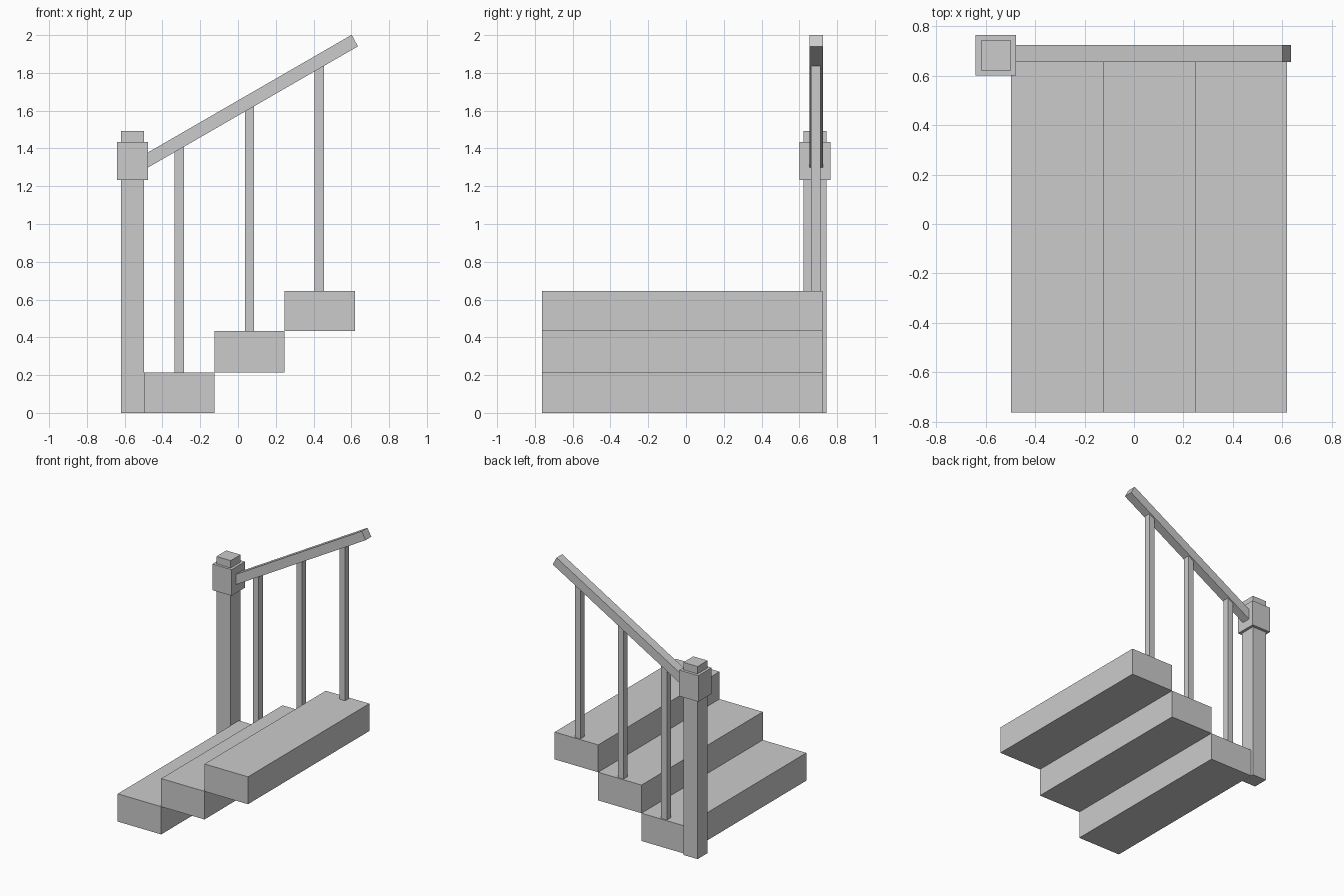
import bpy
import bmesh
import math
from mathutils import Matrix, Vector

default = bpy.data.objects.get("Cube")
if default:
    bpy.data.objects.remove(default, do_unlink=True)

# One plain grey finish
grey = bpy.data.materials.new("plain grey")
grey.use_nodes = True
colour = (0.6, 0.6, 0.6, 1)
grey.diffuse_color = colour
grey.node_tree.nodes["Principled BSDF"].inputs["Base Color"].default_value = colour


def box(name, low, high):
    """Box between two opposite corners."""
    low, high = Vector(low), Vector(high)
    bm = bmesh.new()
    place = Matrix.Translation((low + high) / 2) @ Matrix.Diagonal((*(high - low), 1))
    bmesh.ops.create_cube(bm, size=1, matrix=place)
    mesh = bpy.data.meshes.new(name)
    bm.to_mesh(mesh)
    bm.free()
    mesh.materials.append(grey)
    obj = bpy.data.objects.new(name, mesh)
    bpy.context.collection.objects.link(obj)
    return obj


# Steps
rises = (0, 0.215, 0.433, 0.645)
edges = (-0.497, -0.124, 0.247, 0.62)
for i in range(3):
    box(f"step_{i + 1}", (edges[i], -0.763, rises[i]), (edges[i + 1], 0.722, rises[i + 1]))

# Newel post with its collar
box("newel_post", (-0.62, 0.622, 0), (-0.498, 0.743, 1.492))
box("newel_collar", (-0.641, 0.602, 1.233), (-0.477, 0.765, 1.435))

# Handrail: lower end cut upright at the collar, upper end cut square
slope = math.tan(math.radians(30))
rail_x, rail_z = -0.478, 1.298
rail = box("handrail", (rail_x, 0.655, 0), (0.635, 0.725, 1))
for v in rail.data.vertices:
    upper = v.co.z > 0.5
    if upper:
        v.co.x = rail_x if v.co.x < 0 else 0.602
    v.co.z = rail_z + slope * (v.co.x - rail_x) + (0.08 if upper else 0)

# Balusters, tops cut to the underside of the handrail
for i, x in enumerate((-0.311, 0.06, 0.43)):
    bar = box(f"baluster_{i + 1}", (x - 0.024, 0.663, rises[i + 1]), (x + 0.024, 0.713, 2))
    for v in bar.data.vertices:
        if v.co.z > 1:
            v.co.z = rail_z + slope * (v.co.x - rail_x)
